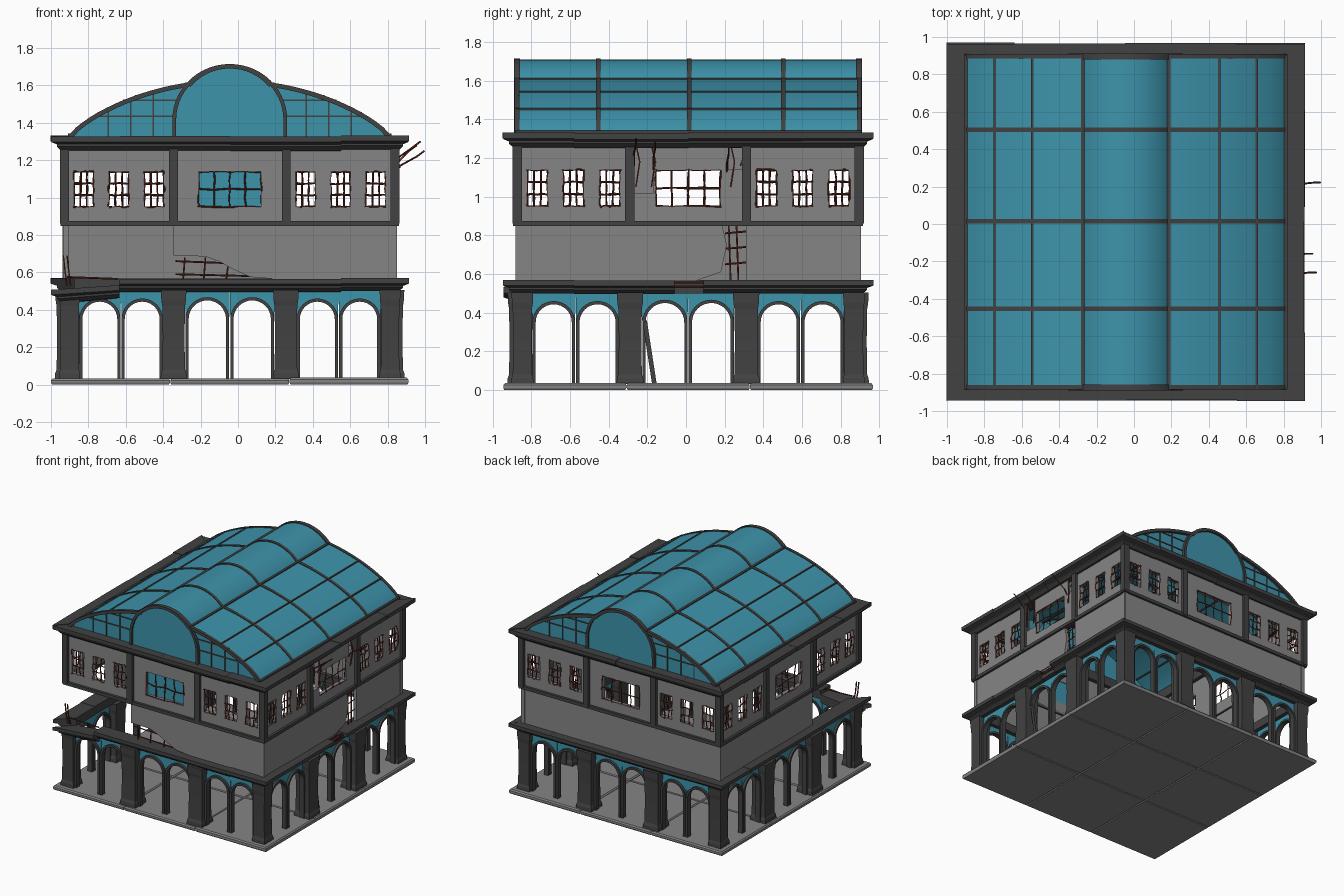
import bpy, bmesh, math, random
from mathutils import Vector

random.seed(4)
cube = bpy.data.objects.get("Cube")
if cube:
    bpy.data.objects.remove(cube)

CX, CY = -0.044, 0.011      # middle of the building
HALF = 0.956                # half width of base and cornices


def material(name, r, g, b):
    m = bpy.data.materials.new(name)
    m.use_nodes = True
    m.diffuse_color = (r, g, b, 1)
    m.node_tree.nodes["Principled BSDF"].inputs["Base Color"].default_value = (r, g, b, 1)
    return m


DARK = material("dark_stone", 0.054, 0.054, 0.054)
WALL = material("grey_plaster", 0.235, 0.235, 0.235)
GLASS = material("teal_glass", 0.047, 0.295, 0.41)
RUST = material("rusty_iron", 0.14, 0.027, 0.016)


def place(side, u, d, z):
    """Side 0 front, 1 left (+x), 2 back, 3 right; u along, d outward."""
    x, y = [(u, -d), (d, u), (-u, d), (-d, -u)][side]
    return Vector((CX + x, CY + y, z))


class Part:
    """Mesh gathered from capped lofts."""
    def __init__(self, name, mat):
        self.name, self.mat, self.bm = name, mat, bmesh.new()

    def loft(self, rings):
        rows = [[self.bm.verts.new(p) for p in ring] for ring in rings]
        n = len(rows[0])
        for a, b in zip(rows, rows[1:]):
            for i in range(n):
                j = (i + 1) % n
                self.bm.faces.new((a[i], a[j], b[j], b[i]))
        self.bm.faces.new(rows[0][::-1])
        self.bm.faces.new(rows[-1])

    def slab(self, side, outline, d0, d1):
        """Outline in (u, z), extruded from d0 to d1."""
        self.loft([[place(side, u, d, z) for u, z in outline] for d in (d0, d1)])

    def box(self, side, u0, u1, d0, d1, z0, z1):
        self.slab(side, [(u0, z0), (u1, z0), (u1, z1), (u0, z1)], d0, d1)

    def finish(self, smooth=False):
        bmesh.ops.recalc_face_normals(self.bm, faces=self.bm.faces)
        me = bpy.data.meshes.new(self.name)
        self.bm.to_mesh(me)
        self.bm.free()
        ob = bpy.data.objects.new(self.name, me)
        bpy.context.collection.objects.link(ob)
        me.materials.append(self.mat)
        if smooth:
            bpy.ops.object.select_all(action='DESELECT')
            ob.select_set(True)
            bpy.context.view_layer.objects.active = ob
            bpy.ops.object.shade_smooth_by_angle(angle=math.radians(30))


def ribbon(path, thick):
    """Closed outline of a band that follows a 2D path, inward by thick."""
    pts = [Vector(p) for p in path]
    inner = []
    for i, p in enumerate(pts):
        t = (pts[min(i + 1, len(pts) - 1)] - pts[max(i - 1, 0)]).normalized()
        inner.append(p + Vector((t.y, -t.x)) * thick)
    return [tuple(p) for p in pts + inner[::-1]]


def arc(r, zc, a0=0, a1=180, n=16, uc=0):
    """Arc from left to right; angles measured from the left."""
    angles = [math.radians(a0 + (a1 - a0) * i / n) for i in range(n + 1)]
    return [(uc - r * math.cos(a), zc + r * math.sin(a)) for a in angles]


def wires(name, paths, radius):
    cu = bpy.data.curves.new(name, 'CURVE')
    cu.dimensions, cu.bevel_depth, cu.bevel_resolution = '3D', radius, 0
    for path in paths:
        s = cu.splines.new('POLY')
        s.points.add(len(path) - 1)
        for pt, co in zip(s.points, path):
            pt.co = (*co, 1)
    cu.materials.append(RUST)
    bpy.context.collection.objects.link(bpy.data.objects.new(name, cu))


# Floor of nine tiles with rounded rims
floor = Part("floor_tiles", WALL)
step = 2 * HALF / 3
for i in range(3):
    for j in range(3):
        x, y, top = -HALF + i * step, -HALF + j * step, 0.034 + random.uniform(-.003, .003)
        levels = [(0.006, 0), (0.001, 0.01), (0.001, top - 0.01), (0.009, top)]
        floor.loft([[place(2, -a, b, z) for a, b in (
            (x + g, y + g), (x + step - g, y + g),
            (x + step - g, y + step - g), (x + g, y + step - g))] for g, z in levels])
floor.finish()

# Pillars with slightly flared feet and heads
pillars = Part("pillars", DARK)


def pillar(side, u, d, h):
    levels = [(0.03, 1.15), (0.06, 1.12), (0.08, 1), (0.25, 0.95),
              (0.42, 1), (0.45, 1.08), (0.505, 1.12)]
    pillars.loft([[place(side, u + a * h * s, d + b * h * s, z)
                   for a, b in ((-1, -1), (1, -1), (1, 1), (-1, 1))] for z, s in levels])


for side in range(4):
    pillar(side, 0.857, 0.857, 0.05)
    for u in (-0.3, 0.3):
        pillar(side, u, 0.865, 0.061)
pillars.finish()

# Arcade: paired arches on thin posts, glass above them
arches, spandrels = Part("arcade_arches", DARK), Part("arcade_glass", GLASS)
SPRING = 0.35
for side in range(4):
    for lo, hi in ((-0.808, -0.355), (-0.24, 0.24), (0.355, 0.808)):
        r = (hi - lo) / 4
        for uc in (lo + r, hi - r):
            curve = arc(r - 0.003, SPRING, uc=uc)
            arches.slab(side, ribbon(curve, 0.017), 0.85, 0.89)
            spandrels.slab(side, curve + [(uc + r, 0.505), (uc - r, 0.505)], 0.862, 0.87)
            for s in (-1, 1):
                if (side, lo, s, uc < 0) == (1, -0.24, -1, True):
                    continue        # this post has fallen
                p = uc + s * (r - 0.0115)
                arches.box(side, p - 0.0085, p + 0.0085, 0.85, 0.89, 0.03, SPRING)
arches.loft([[place(1, u + a, 0.87 + b, z) for a, b in
              ((-.012, -.012), (.012, -.012), (.012, .012), (-.012, .012))]
             for u, z in ((-0.225, 0.36), (-0.175, 0.035))])
arches.finish()
spandrels.finish()


# Cornices in uneven segments, mitred at the corners
def cornice(part, side, u0, u1, z0, z1, inner, dz=(0, 0)):
    h = z1 - z0
    grow = random.uniform(-0.004, 0.003)
    profile = [(inner, z0), (0.9, z0), (0.925, z0 + h * .3), (0.925, z0 + h * .45),
               (HALF + grow, z0 + h * .6), (HALF + grow, z1), (inner, z1)]
    part.loft([[place(side, math.copysign(d, u) if abs(u) > 0.8 else u, d, z + off + grow)
                for d, z in profile] for u, off in ((u0, dz[0]), (u1, dz[1]))])


upper, lower = Part("upper_cornice", DARK), Part("lower_cornice", DARK)
breaks = [-HALF, -0.59, 0.003, 0.595, HALF]
for side in range(4):
    for n, (a, b) in enumerate(zip(breaks, breaks[1:])):
        cornice(upper, side, a, b, 1.253, 1.33, 0.82)
        if side == 1 and n == 1:
            b = -0.07
        if side == 1 and n == 2:
            a = 0.08
        sag = (-0.06, -0.035) if (side, n) == (0, 0) else (0, 0)
        cornice(lower, side, a, b, 0.498, 0.567, 0.83, sag)
lower.box(1, -0.07, 0.08, 0.84, 0.91, 0.498, 0.53)
upper.finish()
lower.finish()

# Lower wall: three panels per side, some broken or gone
lower_wall = Part("lower_wall", WALL)
BOT, TOP = 0.56, 0.855
broken = {
    (0, 1): [(-.3, .69), (-.13, .685), (-.05, .655), (.01, .62), (.11, .575), (.3, BOT), (.3, TOP), (-.3, TOP)],
    (1, 1): [(-.3, BOT), (.04, .565), (.17, .61), (.2, .75), (.175, TOP), (-.3, TOP)],
    (0, 0): None, (3, 2): None}
for side in range(4):
    for n, (a, b) in enumerate(((-0.893, -0.3), (-0.3, 0.3), (0.3, 0.893))):
        outline = broken.get((side, n), [(a, BOT), (b, BOT), (b, TOP), (a, TOP)])
        if outline:
            lower_wall.slab(side, outline, 0.86, 0.888)
lower_wall.finish()

# Upper wall with window openings, posts, ledge and twisted bars
upper_wall, trim = Part("upper_wall", WALL), Part("upper_posts_and_ledge", DARK)
W0, W1 = 0.95, 1.138
windows = [(c - 0.053, c + 0.053) for c in (-0.78, -0.593, -0.405)] + [(-0.168, 0.168)]
windows += [(-b, -a) for a, b in windows[2::-1]]
bars = []


def bent(side, u0, z0, u1, z1):
    return [place(side, u0 + (u1 - u0) * t + random.uniform(-.004, .004),
                  0.878 + random.uniform(-.006, .012),
                  z0 + (z1 - z0) * t + random.uniform(-.004, .004)) for t in (0, .25, .5, .75, 1)]


for side in range(4):
    holes = [(a, b, W0, W1) for a, b in windows]
    if side == 1:
        holes += [(-0.285, -0.18, 1.02, 1.265), (0.21, 0.285, 1.14, 1.265)]
    u = -0.885
    for a, b, z0, z1 in sorted(holes) + [(0.885, 0.885, 0, 2)]:
        upper_wall.box(side, u, a, 0.85, 0.885, 0.86, 1.265)
        if z0:
            upper_wall.box(side, a, b, 0.85, 0.885, 0.86, z0)
            if z1 < 1.26:
                upper_wall.box(side, a, b, 0.85, 0.885, z1, 1.265)
        u = b
    for c in (-0.302, 0.302, 0.884):
        trim.box(side, c - 0.024, c + 0.024, 0.86, 0.908, 0.86, 1.27)
    trim.box(side, -0.905, 0.905, 0.85, 0.905, 0.848, 0.874)
    for a, b in windows:
        columns, rows = (4, 2) if b - a > 0.2 else (3, 3)
        for i in range(columns + 1):
            c = a + (b - a) * i / columns
            bars.append(bent(side, c, W0, c, W1))
        for i in range(rows + 1):
            z = W0 + (W1 - W0) * i / rows
            bars.append(bent(side, a, z, b, z))
upper_wall.finish()
trim.finish()
wires("window_bars", bars, 0.0045)

pane = Part("front_window_pane", GLASS)
pane.box(0, -0.168, 0.168, 0.855, 0.861, W0, W1)
pane.finish()

# Exposed reinforcement in the broken places
rods = [[place(0, u, 0.87, 0.55), place(0, u + 0.01, 0.875, z)] for u, z in ((-.25, .68), (-.14, .68), (-.02, .63))]
rods += [[place(0, a, 0.87, z), place(0, b, 0.87, z - 0.01)] for a, b, z in
         ((-.29, -.03, .66), (-.29, .12, .59), (-.87, -.6, .575))]
rods += [[place(1, u + .01, 0.87, 0.56), place(1, u, 0.875, 0.85)] for u in (.21, .25)]
rods += [[place(1, .19, 0.87, z), place(1, .3, 0.87, z + 0.01)] for z in (.65, .73, .81)]
rods += [[place(1, -.075, d, z), place(1, .085, d, z)] for d in (.87, .91, .93) for z in (.535, .555)]
rods += [[place(0, u, .88, .53), place(0, u - .01, .89, .6), place(0, u - .02, .89, .69)] for u in (-.87, -.85)]
rods += [[place(1, u, .87, z), place(1, u, .91, z + .06), place(1, u + .01, d - .04, z + .11),
          place(1, u + .01, d, z + .14)] for u, d, z in ((.2, 1.041, 1.11), (-.18, 1.0, 1.14), (-.28, 1.02, 1.16))]
rods += [[place(1, u, .88, 1.27), place(1, u + .02, .9, 1.18), place(1, u, .89, 1.05)] for u in (-.27, -.19, .22)]
rods += [[place(1, .31, .88, 1.26), place(1, .27, .91, 1.16)]]
wires("bent_rods", rods, 0.005)

# Glazed roof: broad vault with a taller round vault in the middle
SPAN, BASE, R, RC = 0.862, 1.325, 0.298, 1.41
VALLEY = 0.23


def vault_z(u):
    return BASE + 0.3 * max(0, 1 - (u / SPAN) ** 2) ** 0.8


def vault(a, b, n=16):
    return [(a + (b - a) * i / n, vault_z(a + (b - a) * i / n)) for i in range(n + 1)]


wings = [vault(-SPAN, -VALLEY), vault(VALLEY, SPAN)]
crown = arc(R, RC, 40, 140)
drum = [(-R, BASE)] + arc(R, RC, n=28) + [(R, BASE)]
END = 0.893
roof = Part("roof_glass", GLASS)
ribs = Part("roof_ribs", DARK)
for path in wings + [crown]:
    roof.slab(0, ribbon(path, 0.006), -END, END)
    for d in (-0.885, -0.492, -0.005, 0.465, 0.885):
        outer = [(u, z + 0.006) for u, z in path]
        ribs.slab(0, ribbon(outer, 0.024), d - 0.012, d + 0.012)
for u, w in ((VALLEY, 0.009), (0.5, 0.006), (0.7, 0.006), (0.855, 0.01)):
    for s in (-1, 1):
        z = vault_z(u)
        ribs.box(0, s * u - w, s * u + w, -END, END, z - 0.012, z + 0.006)

# Gable ends with glazing bars
gables = Part("gable_glass", GLASS)
for side in (0, 2):
    gables.slab(side, vault(-SPAN, SPAN, 32), 0.868, 0.874)
    gables.slab(side, drum, 0.876, 0.886)
    ribs.slab(side, ribbon([(u * 1.03, z + (0.006 if z > RC else 0)) for u, z in drum], 0.02), 0.868, 0.9)
    for s in (-1, 1):
        for u in (0.41, 0.53, 0.65):
            ribs.box(side, s * u - 0.004, s * u + 0.004, 0.872, 0.88, BASE, vault_z(u))
        for z, far in ((1.435, 0.72), (1.52, 0.57)):
            a, b = sorted((s * 0.28, s * far))
            ribs.box(side, a, b, 0.872, 0.88, z - 0.004, z + 0.004)
roof.finish(smooth=True)
ribs.finish(smooth=True)
gables.finish()
